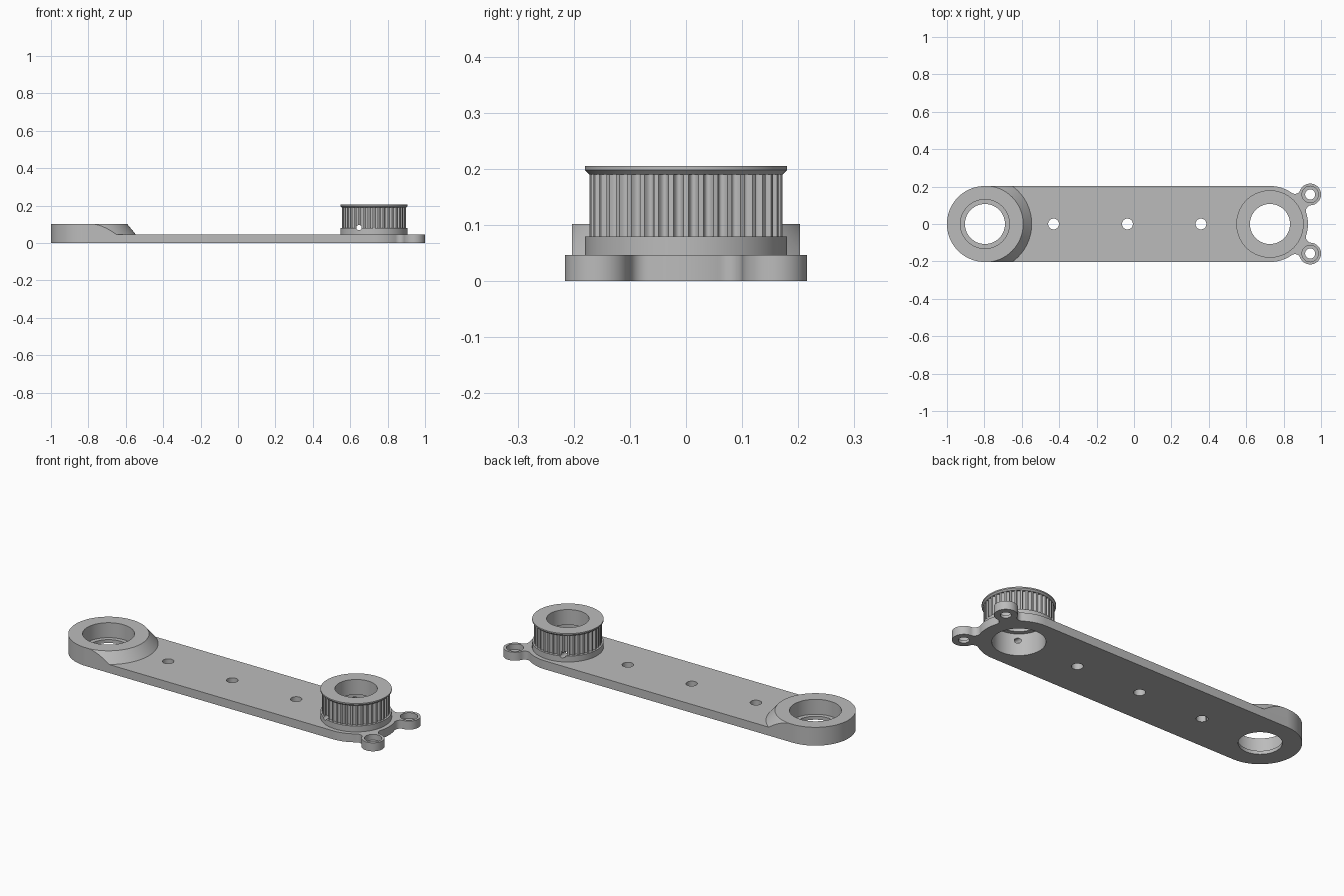
import bpy, bmesh
from math import sin, cos, pi, radians, atan2, acos, hypot, sqrt
from mathutils import Matrix, Vector

cube = bpy.data.objects.get("Cube")
if cube:
    bpy.data.objects.remove(cube, do_unlink=True)

grey = bpy.data.materials.new("light grey")
grey.use_nodes = True
color = (0.5, 0.5, 0.5, 1)
grey.diffuse_color = color
grey.node_tree.nodes["Principled BSDF"].inputs["Base Color"].default_value = color

# Main dimensions
R = 0.203                 # arm half width
XB, XP = -0.797, 0.727    # boss end and pulley end centres
PLATE, BOSS = 0.047, 0.102
EAR = Vector((0.942, 0.158))
EAR_R, FILLET = 0.058, 0.03
TEETH = 40


def finish(name, bm):
    bmesh.ops.recalc_face_normals(bm, faces=bm.faces)
    me = bpy.data.meshes.new(name)
    bm.to_mesh(me)
    bm.free()
    me.materials.append(grey)
    ob = bpy.data.objects.new(name, me)
    bpy.context.collection.objects.link(ob)
    return ob


def groove(i, segs):
    """Round groove depth factor at one step around the toothed rim."""
    u = (i * TEETH / segs) % 1 - 0.5
    return sqrt(max(0, 1 - (u / 0.3) ** 2))


def lathe(name, profile, x=0, y=0, segs=96, ring=False):
    """Stack of rings (radius, z, groove depth); ring=True closes it as a tube."""
    bm = bmesh.new()
    loops = []
    for r, z, *depth in profile:
        d = depth[0] if depth else 0
        loop = []
        for i in range(segs):
            a = 2 * pi * i / segs
            q = r - (d * groove(i, segs) if d else 0)
            loop.append(bm.verts.new((x + q * cos(a), y + q * sin(a), z)))
        loops.append(loop)
    pairs = list(zip(loops, loops[1:]))
    if ring:
        pairs.append((loops[-1], loops[0]))
    else:
        bm.faces.new(loops[0])
        bm.faces.new(loops[-1])
    for lo, hi in pairs:
        for i in range(segs):
            j = (i + 1) % segs
            bm.faces.new((lo[i], lo[j], hi[j], hi[i]))
    return finish(name, bm)


def prism(name, pts, z0, z1):
    bm = bmesh.new()
    face = bm.faces.new([bm.verts.new((p[0], p[1], z0)) for p in pts])
    ext = bmesh.ops.extrude_face_region(bm, geom=[face])
    top = [v for v in ext["geom"] if isinstance(v, bmesh.types.BMVert)]
    bmesh.ops.translate(bm, verts=top, vec=(0, 0, z1 - z0))
    return finish(name, bm)


def arc(c, r, a0, a1, n=24):
    return [(c[0] + r * cos(a0 + (a1 - a0) * i / n),
             c[1] + r * sin(a0 + (a1 - a0) * i / n)) for i in range(n + 1)]


def boolean(ob, others, op="DIFFERENCE"):
    bpy.context.view_layer.objects.active = ob
    for other in others:
        mod = ob.modifiers.new("cut", "BOOLEAN")
        mod.operation = op
        mod.solver = "EXACT"
        mod.object = other
        bpy.ops.object.modifier_apply(modifier=mod.name)


def mirrored(half):
    """Complete an outline that runs from the +x tip to the -x tip."""
    return half + [(px, -py) for px, py in reversed(half[1:-1])]


def angle(v):
    return atan2(v.y, v.x)


# Arm outline: round ends, and ears joined by concave fillets
C = Vector((XP, 0))
to_ear = EAR - C
dist, aim = to_ear.length, angle(to_ear)
ra, rb = R + FILLET, EAR_R + FILLET
off = acos((dist ** 2 + ra ** 2 - rb ** 2) / (2 * dist * ra))
low, high = aim - off, aim + off
F1 = C + ra * Vector((cos(low), sin(low)))
F2 = C + ra * Vector((cos(high), sin(high)))


def near(a, ref):
    """Shift an angle by full turns to lie within half a turn of ref."""
    return ref + (a - ref + pi) % (2 * pi) - pi


half = arc(C, R, 0, low, 12)
half += arc(F1, FILLET, low + pi, near(angle(EAR - F1), low + pi), 10)[1:]
half += arc(EAR, EAR_R, near(angle(F1 - EAR), aim - pi / 2),
            near(angle(F2 - EAR), aim + pi / 2), 32)[1:]
half += arc(F2, FILLET, near(angle(EAR - F2), high + pi), high + pi, 10)[1:]
half += arc(C, R, high, pi / 2, 12)[1:]
half += arc((XB, 0), R, pi / 2, pi, 32)
arm = prism("arm", mirrored(half), 0, PLATE)

# Raised boss: a cone trimmed to the width of the arm
boss = lathe("bearing_boss", [(0.25, PLATE), (0.2045, BOSS)], XB)
trim = prism("boss_trim", mirrored([(0, 0), (0, R)] + arc((XB, 0), R, pi / 2, pi, 32)),
             -0.1, 0.3)
boolean(boss, [trim], "INTERSECT")

# Stepped bores and bolt holes
boss_bore = lathe("boss_bore", [(0.107, -0.1), (0.107, 0.019), (0.131, 0.019), (0.131, 0.2)], XB)
pulley_bore = lathe("pulley_bore", [(0.131, -0.1), (0.131, 0.2)], XP)
holes = [lathe("bolt_hole", [(0.029, -0.1), (0.029, 0.2)], x, segs=32)
         for x in (-0.43, -0.035, 0.358)]
ears = [lathe("ear_hole", [(0.027, -0.1), (0.027, 0.015), (0.044, 0.015), (0.044, 0.2)],
              EAR.x, s * EAR.y, 40) for s in (-1, 1)]
boolean(arm, [boss_bore, pulley_bore] + holes + ears)
boolean(boss, [boss_bore])

# Toothed pulley with a base collar, a flared top flange and a stepped bore
pulley = lathe("pulley", [
    (0.131, PLATE), (0.18, PLATE), (0.18, 0.08), (0.172, 0.08, 0.0105),
    (0.172, 0.19, 0.0105), (0.172, 0.19), (0.18, 0.198), (0.18, 0.205),
    (0.107, 0.205), (0.107, 0.12), (0.131, 0.12)], XP, segs=TEETH * 12, ring=True)

# Cross hole through the collar
pin = lathe("pin_hole", [(0.014, -0.5), (0.014, 0.5)], segs=24)
pin.data.transform(Matrix.Translation((0.647, 0, 0.083)) @ Matrix.Rotation(pi / 2, 4, "X"))
boolean(pulley, [pin])

for cutter in [trim, boss_bore, pulley_bore, pin] + holes + ears:
    bpy.data.objects.remove(cutter, do_unlink=True)

# Smooth curves, sharp edges
bpy.ops.object.select_all(action="DESELECT")
for ob in (arm, boss, pulley):
    ob.select_set(True)
bpy.context.view_layer.objects.active = arm
bpy.ops.object.shade_smooth_by_angle(angle=radians(30))
